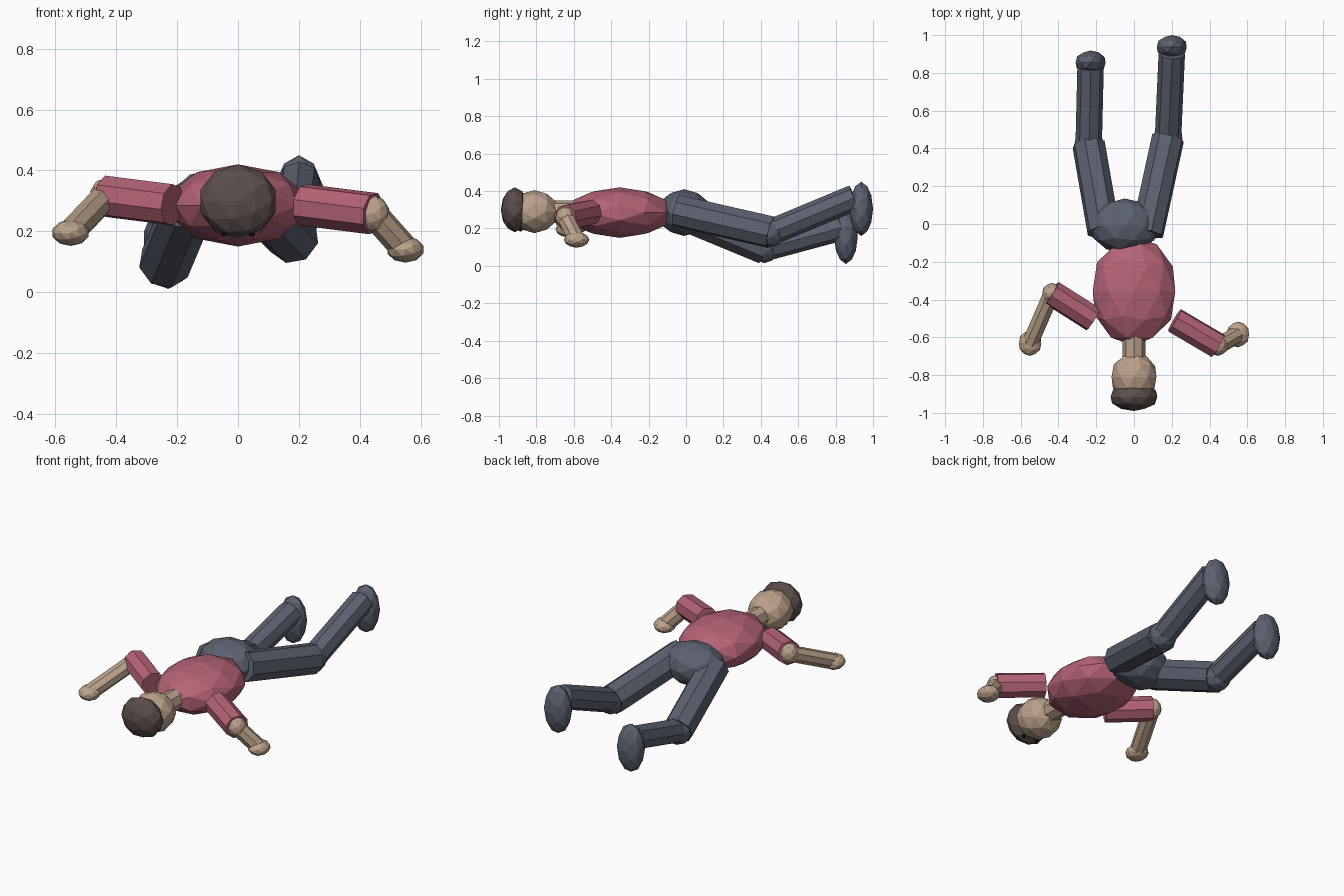
import bpy, math
from mathutils import Vector

cube = bpy.data.objects.get("Cube")
if cube:
    bpy.data.objects.remove(cube, do_unlink=True)


def material(name, rgb):
    m = bpy.data.materials.new(name)
    m.use_nodes = True
    m.diffuse_color = (*rgb, 1)
    m.node_tree.nodes["Principled BSDF"].inputs["Base Color"].default_value = (*rgb, 1)
    return m


shirt = material("rose_shirt", (0.46, 0.125, 0.18))
navy = material("slate_trousers", (0.105, 0.12, 0.16))
skin = material("skin", (0.50, 0.36, 0.26))
brown = material("brown_hair", (0.105, 0.075, 0.07))
black = material("eye_black", (0.01, 0.01, 0.01))


def finish(name, mat):
    ob = bpy.context.object
    ob.name = name
    ob.data.materials.append(mat)
    return ob


def blob(name, centre, size, mat):
    """Faceted ellipsoid with its pole along the body (y); size is half extents x, y, z."""
    bpy.ops.mesh.primitive_ico_sphere_add(subdivisions=2, radius=1, location=centre)
    ob = finish(name, mat)
    ob.rotation_euler.x = -math.pi / 2
    ob.scale = (size[0], size[2], size[1])


def limb(name, start, end, radius, mat):
    """Eight-sided cylinder between two points."""
    a, b = Vector(start), Vector(end)
    bpy.ops.mesh.primitive_cylinder_add(vertices=8, radius=radius, depth=(b - a).length,
                                        location=(a + b) / 2)
    ob = finish(name, mat)
    ob.rotation_euler = Vector((0, 0, 1)).rotation_difference(b - a).to_euler()


# Trunk and head
blob("torso", (0, -0.355, 0.285), (0.23, 0.29, 0.135), shirt)
blob("hips", (-0.05, -0.01, 0.285), (0.185, 0.145, 0.125), navy)
limb("neck", (0, -0.58, 0.29), (0, -0.72, 0.29), 0.06, skin)
blob("head", (0, -0.81, 0.29), (0.125, 0.13, 0.115), skin)
blob("hair", (0, -0.915, 0.30), (0.13, 0.075, 0.12), brown)
for side, x in (("left", 0.045), ("right", -0.045)):
    blob(side + "_eye", (x, -0.885, 0.195), (0.012, 0.012, 0.012), black)

# Arms: shoulder, elbow, hand
arms = {
    "left": ((0.215, -0.51, 0.287), (0.445, -0.645, 0.258), (0.55, -0.585, 0.14)),
    "right": ((-0.215, -0.505, 0.287), (-0.435, -0.365, 0.315), (-0.55, -0.63, 0.195)),
}
for side, (shoulder, elbow, hand) in arms.items():
    limb(side + "_upper_arm", shoulder, elbow, 0.07, shirt)
    blob(side + "_elbow", elbow, (0.053, 0.053, 0.06), skin)
    limb(side + "_forearm", elbow, hand, 0.046, skin)
    blob(side + "_hand", hand, (0.062, 0.068, 0.043), skin)

# Legs: hip, knee, ankle, foot centre
legs = {
    "left": ((0.07, -0.05, 0.295), (0.18, 0.455, 0.18), (0.2, 0.9, 0.365), (0.2, 0.937, 0.305)),
    "right": ((-0.16, -0.04, 0.285), (-0.24, 0.42, 0.095), (-0.23, 0.83, 0.205),
              (-0.23, 0.855, 0.155)),
}
for side, (hip, knee, ankle, foot) in legs.items():
    limb(side + "_thigh", hip, knee, 0.088, navy)
    blob(side + "_knee", knee, (0.08, 0.08, 0.08), navy)
    limb(side + "_shin", knee, ankle, 0.07, navy)
    blob(side + "_foot", foot, (0.083, 0.063, 0.145), navy)
